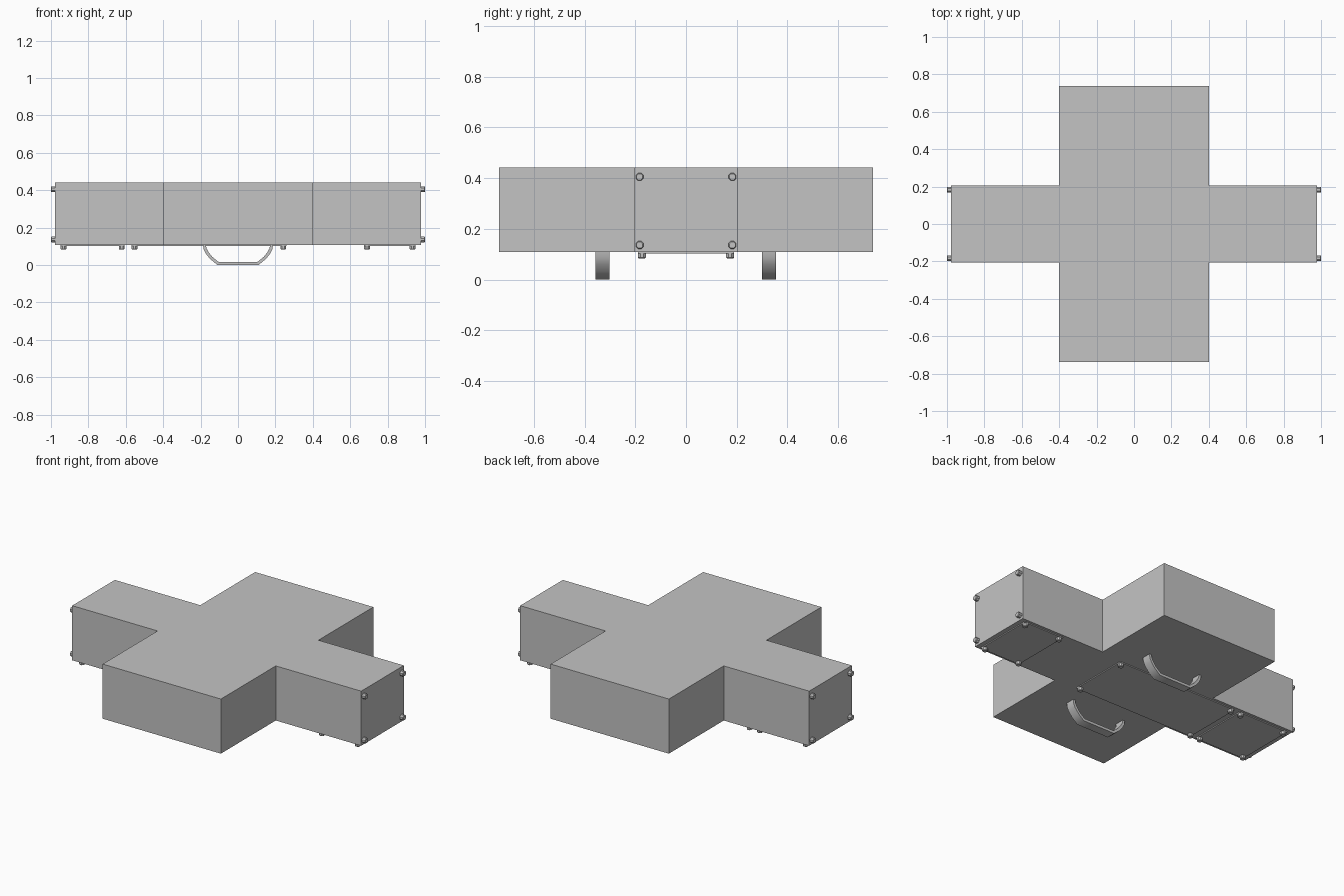
import bpy, bmesh, math
from mathutils import Matrix, Vector

if "Cube" in bpy.data.objects:
    bpy.data.objects.remove(bpy.data.objects["Cube"], do_unlink=True)

grey = bpy.data.materials.new("plain grey")
grey.use_nodes = True
colour = (0.55, 0.55, 0.55, 1)
grey.diffuse_color = colour
grey.node_tree.nodes["Principled BSDF"].inputs["Base Color"].default_value = colour

BOTTOM, TOP = 0.108, 0.442
ARM_X, ARM_Y, WING_X, WING_Y = 0.978, 0.206, 0.4, 0.737


def finish(name, bm):
    bmesh.ops.recalc_face_normals(bm, faces=bm.faces)
    mesh = bpy.data.meshes.new(name)
    bm.to_mesh(mesh)
    bm.free()
    mesh.materials.append(grey)
    obj = bpy.data.objects.new(name, mesh)
    bpy.context.collection.objects.link(obj)
    return obj


def extrude_outline(name, points, offset):
    bm = bmesh.new()
    face = bm.faces.new([bm.verts.new(p) for p in points])
    new = bmesh.ops.extrude_face_region(bm, geom=[face])["geom"]
    bmesh.ops.translate(bm, vec=offset,
                        verts=[v for v in new if isinstance(v, bmesh.types.BMVert)])
    return finish(name, bm)


def bolt(name, position, direction, height):
    # Octagonal head with a lightly chamfered outer rim
    bm = bmesh.new()
    turn = Vector(direction).to_track_quat('Z', 'Y').to_matrix().to_4x4()
    spin = Matrix.Rotation(math.pi / 8, 4, 'Z')
    bmesh.ops.create_cone(bm, cap_ends=True, segments=8, radius1=0.0165,
                          radius2=0.0165, depth=height,
                          matrix=Matrix.Translation((0, 0, height / 2)) @ spin)
    rim = [e for e in bm.edges if all(v.co.z > height * 0.9 for v in e.verts)]
    bmesh.ops.bevel(bm, geom=rim, offset=0.003, segments=1, affect='EDGES')
    bmesh.ops.transform(bm, matrix=Matrix.Translation(position) @ turn, verts=bm.verts)
    return finish(name, bm)


# Cross-shaped body: one corner run, repeated around the four quadrants
quarter = [(ARM_X, ARM_Y), (WING_X, ARM_Y), (WING_X, WING_Y)]
outline = []
for sx, sy in ((1, 1), (-1, 1), (-1, -1), (1, -1)):
    run = quarter if sx * sy > 0 else quarter[::-1]
    outline += [(sx * x, sy * y, BOTTOM) for x, y in run]
extrude_outline("cross_body", outline, (0, 0, TOP - BOTTOM))

# Underside access panels with a bolt at every corner
panels = {"right_panel": (-0.933, -0.622), "middle_panel": (-0.553, 0.242),
          "left_panel": (0.69, 0.933)}
for name, (x0, x1) in panels.items():
    a, b, w = x0 - 0.016, x1 + 0.016, 0.19
    extrude_outline(name, [(a, -w, 0.102), (b, -w, 0.102), (b, w, 0.102), (a, w, 0.102)],
                    (0, 0, 0.008))
    for x in (x0, x1):
        for y in (-0.174, 0.174):
            bolt(name + "_bolt", (x, y, BOTTOM), (0, 0, -1), 0.025)

# Bolts on the two arm ends
for side, label in ((1, "left"), (-1, "right")):
    for y in (-0.183, 0.183):
        for z in (0.136, 0.405):
            bolt(label + "_end_bolt", (side * ARM_X, y, z), (side, 0, 0), 0.022)

# Curved carrying handles under the wings
outer = [(0.187, 0.11), (0.184, 0.085), (0.172, 0.06), (0.148, 0.031), (0.11, 0)]
inner = [(0.172, 0.11), (0.169, 0.09), (0.157, 0.068), (0.137, 0.043), (0.104, 0.016)]
loop = outer + [(-x, z) for x, z in outer[::-1]]
loop += [(-x, z) for x, z in inner] + inner[::-1]
for label, y in (("front", -0.358), ("back", 0.3)):
    handle = extrude_outline(label + "_handle", [(x, y, z) for x, z in loop], (0, 0.056, 0))
    bpy.ops.object.select_all(action='DESELECT')
    handle.select_set(True)
    bpy.context.view_layer.objects.active = handle
    bpy.ops.object.shade_smooth_by_angle(angle=math.radians(45))
